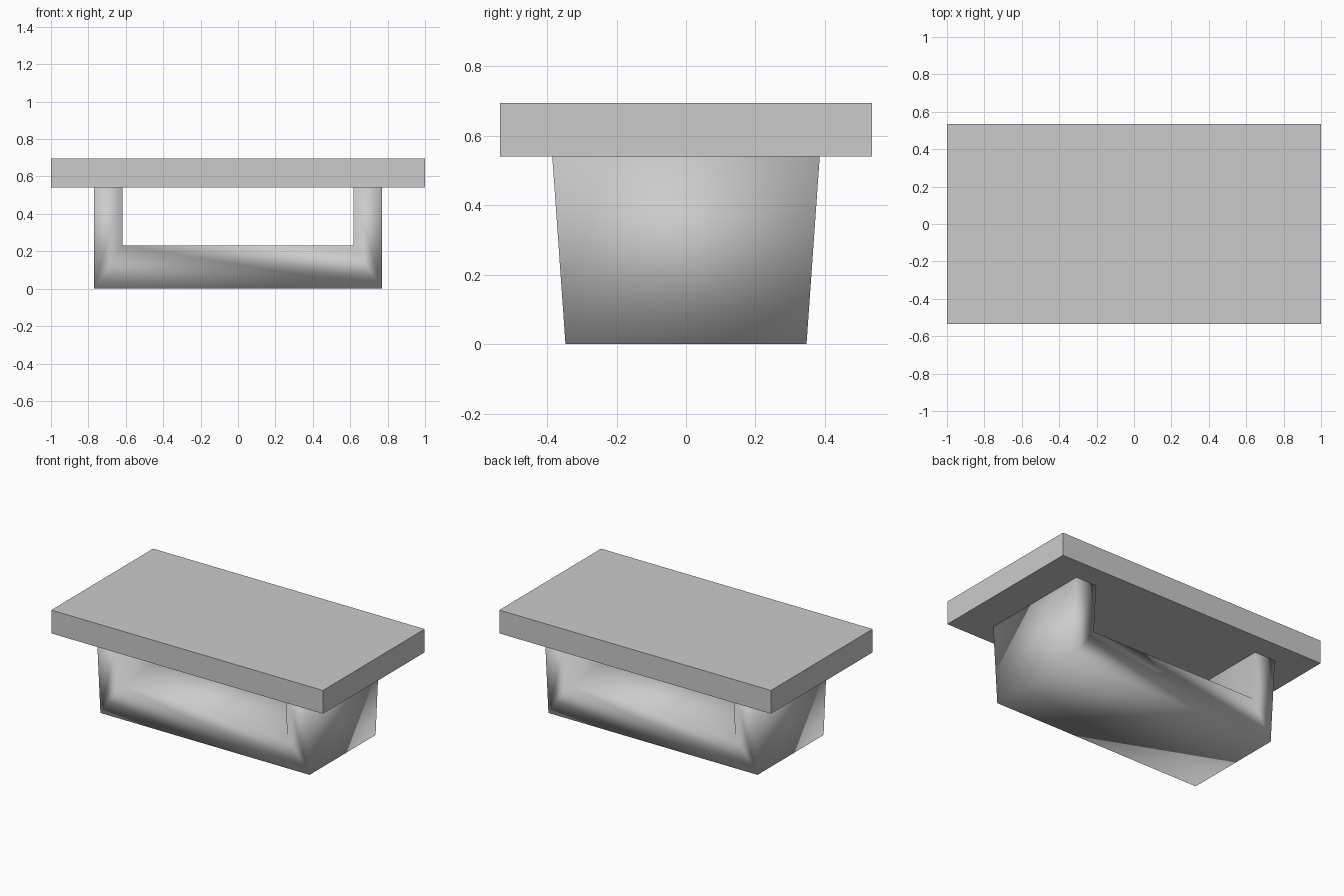
import bpy
import bmesh

default = bpy.data.objects.get("Cube")
if default:
    bpy.data.objects.remove(default, do_unlink=True)

# One plain grey for the whole table
grey = bpy.data.materials.new("light_grey")
grey.use_nodes = True
colour = (0.6, 0.6, 0.6, 1)
grey.diffuse_color = colour
grey.node_tree.nodes["Principled BSDF"].inputs["Base Color"].default_value = colour

TOP_Z, BASE_Z = 0.695, 0.54


def add_object(name, bm, smooth):
    bmesh.ops.recalc_face_normals(bm, faces=bm.faces)
    for face in bm.faces:
        face.smooth = smooth
    mesh = bpy.data.meshes.new(name)
    bm.to_mesh(mesh)
    bm.free()
    mesh.materials.append(grey)
    obj = bpy.data.objects.new(name, mesh)
    bpy.context.collection.objects.link(obj)
    return obj


# Table top: flat slab
bm = bmesh.new()
bmesh.ops.create_cube(bm, size=1)
bmesh.ops.scale(bm, vec=(2, 1.07, TOP_Z - BASE_Z), verts=bm.verts)
bmesh.ops.translate(bm, vec=(0, 0, (TOP_Z + BASE_Z) / 2), verts=bm.verts)
add_object("table_top", bm, False)

# Base: U profile extruded front to back, flaring towards the top
half = [(0.77, 0), (0.77, BASE_Z), (0.617, BASE_Z), (0.617, 0.232)]
profile = half + [(-x, z) for x, z in reversed(half)]
bm = bmesh.new()
front = bm.faces.new([bm.verts.new((x, -1, z)) for x, z in profile])
extruded = bmesh.ops.extrude_face_region(bm, geom=[front], use_keep_orig=True)
back = [v for v in extruded["geom"] if isinstance(v, bmesh.types.BMVert)]
bmesh.ops.translate(bm, vec=(0, 2, 0), verts=back)
for v in bm.verts:
    v.co.y *= 0.347 + 0.038 * v.co.z / BASE_Z
# Welded smooth shading gives the base its soft gradients
add_object("table_base", bm, True)
